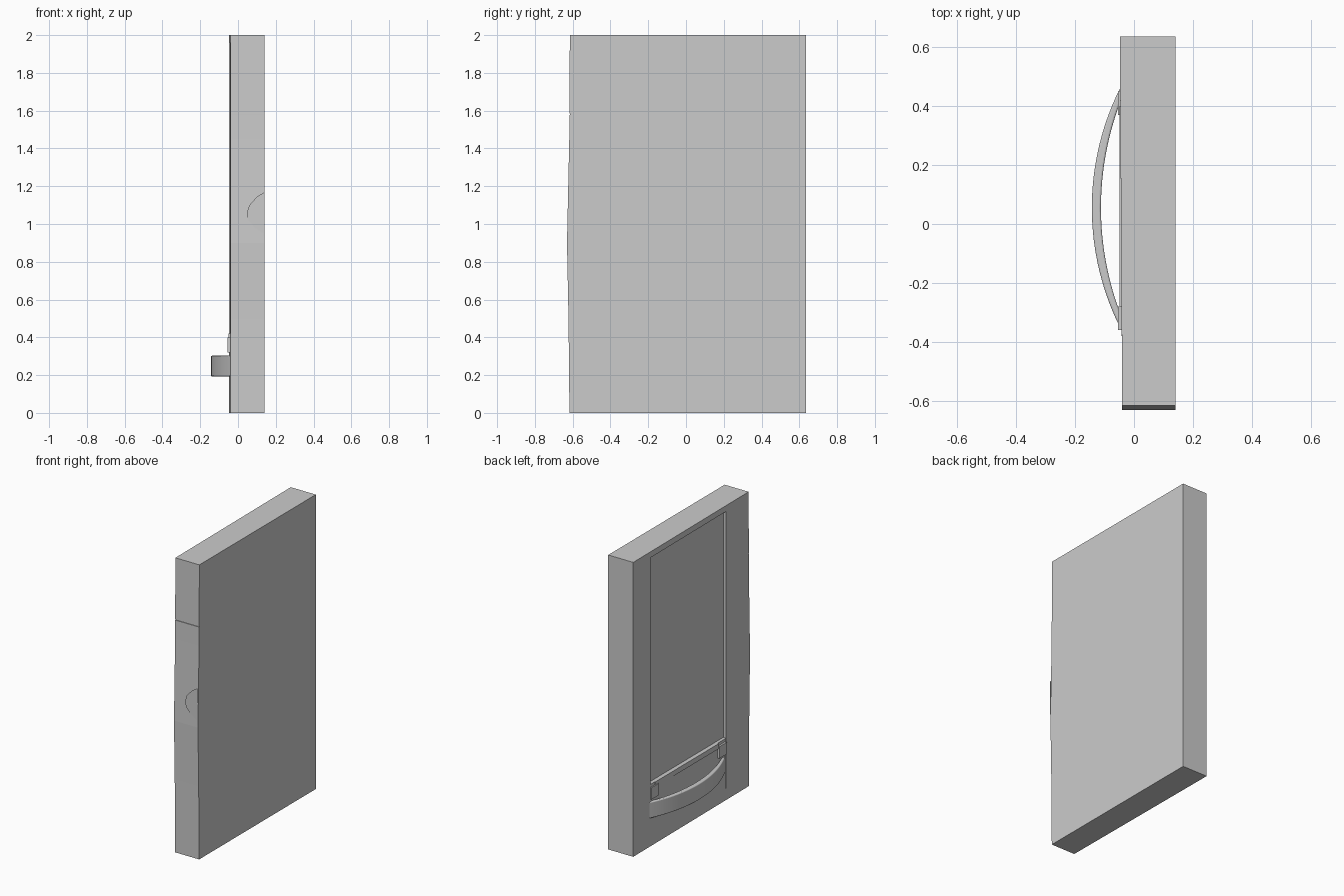
import bpy, bmesh, math

cube = bpy.data.objects.get("Cube")
if cube:
    bpy.data.objects.remove(cube, do_unlink=True)

grey = bpy.data.materials.new("plain grey")
grey.use_nodes = True
COLOUR = (0.6, 0.6, 0.6, 1)
grey.diffuse_color = COLOUR
grey.node_tree.nodes["Principled BSDF"].inputs["Base Color"].default_value = COLOUR


def add_object(name, bm):
    bmesh.ops.recalc_face_normals(bm, faces=bm.faces)
    mesh = bpy.data.meshes.new(name)
    bm.to_mesh(mesh)
    bm.free()
    ob = bpy.data.objects.new(name, mesh)
    mesh.materials.append(grey)
    bpy.context.collection.objects.link(ob)
    return ob


def extrude(name, points, offset):
    """Solid made by pushing a closed outline along an offset."""
    bm = bmesh.new()
    face = bm.faces.new([bm.verts.new(p) for p in points])
    grown = bmesh.ops.extrude_face_region(bm, geom=[face])["geom"]
    verts = [v for v in grown if isinstance(v, bmesh.types.BMVert)]
    bmesh.ops.translate(bm, verts=verts, vec=offset)
    return add_object(name, bm)


def box(name, x, y, z):
    corners = [(x[0], y[0], z[0]), (x[0], y[1], z[0]),
               (x[0], y[1], z[1]), (x[0], y[0], z[1])]
    return extrude(name, corners, (x[1] - x[0], 0, 0))


def cut(target, cutter):
    mod = target.modifiers.new(cutter.name, 'BOOLEAN')
    mod.operation = 'DIFFERENCE'
    mod.object = cutter
    mod.solver = 'EXACT'
    cutter.hide_render = True
    cutter.hide_viewport = True
    cutter.display_type = 'WIRE'


# Door slab: front edge bows slightly, outer face tapers slightly
side = [(-0.617, 0), (0.635, 0), (0.635, 2), (-0.615, 2), (-0.618, 1.45), (-0.63, 0.9), (-0.622, 0.5)]
slab = extrude("door_slab", [(0.14, y, z) for y, z in side], (-0.18, 0, 0))
for v in slab.data.vertices:
    if v.co.x < 0 and v.co.y > 0:
        v.co.x = -0.048

# Recessed panel on the outer face, and the seams
cut(slab, box("panel_recess_cutter", (-0.2, -0.021), (-0.37, 0.45), (0.42, 1.96)))
cut(slab, box("edge_seam_cutter", (-0.2, 0.2), (-0.7, -0.613), (1.578, 1.584)))
cut(slab, box("lower_groove_cutter", (-0.2, -0.036), (-0.372, -0.366), (0.08, 0.43)))

# Rounded plate on the front edge
curve = [(0.14, 0.9), (0.135, 0.95), (0.09, 0.98), (0.055, 1.02),
         (0.047, 1.05), (0.06, 1.09), (0.1, 1.135), (0.14, 1.16)]
extrude("edge_plate", [(x, -0.635, z) for x, z in curve], (0, 0, 0.009))

# Small bosses and lip under the panel
for name, y in (("front_boss", -0.32), ("back_boss", 0.41)):
    box(name, (-0.055, -0.03), (y - 0.04, y + 0.04), (0.32, 0.4))
box("panel_lip", (-0.05, -0.03), (-0.28, 0.4), (0.385, 0.42))

# Bowed strap handle
def arc(half, depth, centre, steps=32):
    radius = (half ** 2 + depth ** 2) / (2 * depth)
    reach = math.asin(half / radius)
    angles = [reach * (2 * i / steps - 1) for i in range(steps + 1)]
    return [(-0.04 - depth + radius * (1 - math.cos(a)), centre + radius * math.sin(a))
            for a in angles]

outline = arc(0.42, 0.103, 0.055) + arc(0.375, 0.072, 0.055)[::-1]
handle = extrude("handle", [(x, y, 0.193) for x, y in outline], (0, 0, 0.11))
bevel = handle.modifiers.new("soft edges", 'BEVEL')
bevel.width = 0.006
bevel.segments = 3
bevel.limit_method = 'ANGLE'
bpy.ops.object.select_all(action='DESELECT')
handle.select_set(True)
bpy.context.view_layer.objects.active = handle
bpy.ops.object.shade_smooth_by_angle(angle=math.radians(40))
